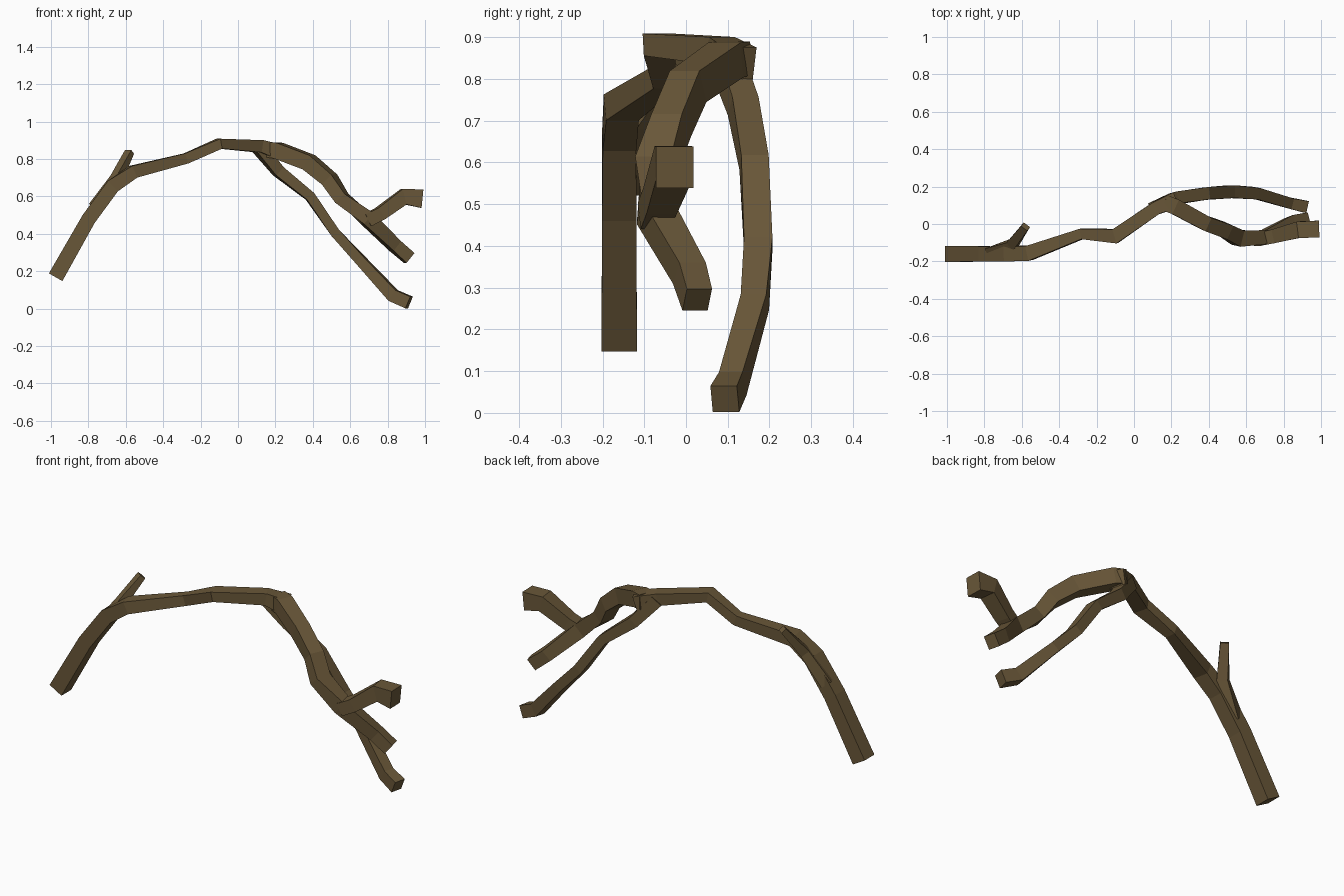
import bpy, bmesh
from mathutils import Vector

bark = bpy.data.materials.new("brown bark")
bark.diffuse_color = (0.141, 0.095, 0.040, 1)


def limb(name, pts):
    """Sweep a four-sided section along points (x, y, z, width, height)."""
    bm = bmesh.new()
    pos = [Vector(p[:3]) for p in pts]
    rings = []
    for i, p in enumerate(pts):
        a = (pos[i] - pos[max(i - 1, 0)]).normalized()
        b = (pos[min(i + 1, len(pts) - 1)] - pos[i]).normalized()
        t = (a + b).normalized()
        side = t.cross(Vector((0, 0, 1))).normalized()
        up = side.cross(t)
        w, h = side * p[3] / 2, up * p[4] / 2
        rings.append([bm.verts.new(pos[i] + v) for v in (-w - h, w - h, w + h, -w + h)])
    for r, s in zip(rings, rings[1:]):
        for k in range(4):
            bm.faces.new((r[k], r[(k + 1) % 4], s[(k + 1) % 4], s[k]))
    bm.faces.new(rings[0])
    bm.faces.new(rings[-1])
    bmesh.ops.recalc_face_normals(bm, faces=bm.faces)
    me = bpy.data.meshes.new(name)
    bm.to_mesh(me)
    bm.free()
    me.materials.append(bark)
    bpy.context.collection.objects.link(bpy.data.objects.new(name, me))


# Arched trunk from the left foot to the fork
limb("main_branch", [
    (-0.975, -0.160, 0.168, 0.085, 0.083), (-0.798, -0.160, 0.480, 0.082, 0.077),
    (-0.670, -0.160, 0.655, 0.080, 0.077), (-0.560, -0.155, 0.732, 0.080, 0.068),
    (-0.278, -0.052, 0.803, 0.056, 0.056), (-0.100, -0.065, 0.882, 0.078, 0.054),
    (0.115, 0.083, 0.868, 0.070, 0.066), (0.215, 0.125, 0.835, 0.085, 0.085)])

# Long lower branch reaching the ground
limb("lower_branch", [
    (0.110, 0.090, 0.862, 0.065, 0.065), (0.215, 0.137, 0.735, 0.065, 0.060),
    (0.385, 0.163, 0.600, 0.066, 0.052), (0.520, 0.173, 0.405, 0.068, 0.052),
    (0.650, 0.165, 0.265, 0.062, 0.054), (0.830, 0.112, 0.070, 0.058, 0.068),
    (0.915, 0.093, 0.033, 0.065, 0.068)])

# Upper branch that bends toward the front
limb("upper_branch", [
    (0.160, 0.115, 0.850, 0.085, 0.080), (0.215, 0.095, 0.845, 0.085, 0.085),
    (0.380, 0.005, 0.782, 0.078, 0.085), (0.490, -0.035, 0.690, 0.080, 0.076),
    (0.555, -0.073, 0.590, 0.088, 0.070), (0.690, -0.075, 0.482, 0.076, 0.078),
    (0.840, 0.008, 0.335, 0.068, 0.066), (0.915, 0.027, 0.271, 0.062, 0.068)])

# Side fork at the right
limb("side_fork", [
    (0.690, -0.078, 0.472, 0.070, 0.070), (0.760, -0.062, 0.508, 0.075, 0.070),
    (0.885, -0.030, 0.598, 0.088, 0.085), (0.985, -0.027, 0.588, 0.090, 0.100)])

# Small twig at the left
limb("left_twig", [
    (-0.760, -0.155, 0.540, 0.070, 0.065), (-0.650, -0.110, 0.695, 0.055, 0.050),
    (-0.580, -0.014, 0.838, 0.042, 0.032)])
